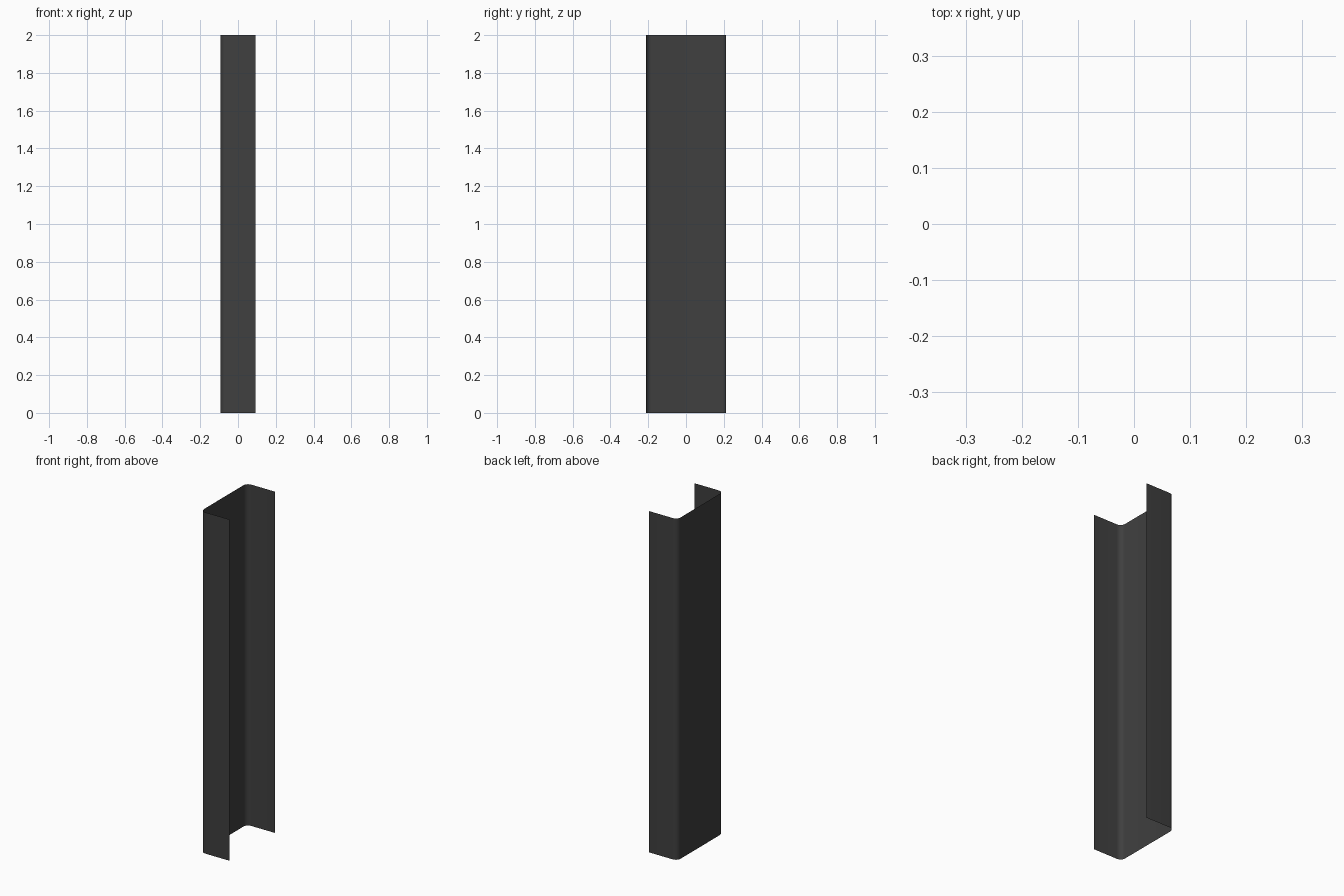
import bpy, bmesh, math

if "Cube" in bpy.data.objects:
    bpy.data.objects.remove(bpy.data.objects["Cube"])

HX, HY, H, R, SEG = 0.0925, 0.2125, 2.0, 0.03, 6


def corner(cx, cy, start, end):
    """Points of a rounded bend."""
    return [(cx + R * math.cos(math.radians(start + (end - start) * i / SEG)),
             cy + R * math.sin(math.radians(start + (end - start) * i / SEG)))
            for i in range(SEG + 1)]


# C-shaped sheet profile, open towards +x
profile = [(HX, HY)]
profile += corner(-HX + R, HY - R, 90, 180)
profile += corner(-HX + R, -HY + R, 180, 270)
profile += [(HX, -HY)]

# Extrude the profile upwards as a thin sheet
bm = bmesh.new()
low = [bm.verts.new((x, y, 0)) for x, y in profile]
high = [bm.verts.new((x, y, H)) for x, y in profile]
for i in range(len(profile) - 1):
    bm.faces.new((low[i], high[i], high[i + 1], low[i + 1])).smooth = True
bmesh.ops.reverse_faces(bm, faces=bm.faces[:])
bm.normal_update()
if min(bm.faces, key=lambda f: f.calc_center_median().x).normal.x > 0:
    bmesh.ops.reverse_faces(bm, faces=bm.faces[:])

mesh = bpy.data.meshes.new("channel_sheet")
bm.to_mesh(mesh)
bm.free()
channel = bpy.data.objects.new("channel_sheet", mesh)
bpy.context.collection.objects.link(channel)

# Dark metal
mat = bpy.data.materials.new("dark_metal")
mat.diffuse_color = (0.05, 0.05, 0.05, 1)
mat.use_nodes = True
mat.node_tree.nodes["Principled BSDF"].inputs["Base Color"].default_value = mat.diffuse_color
mesh.materials.append(mat)
